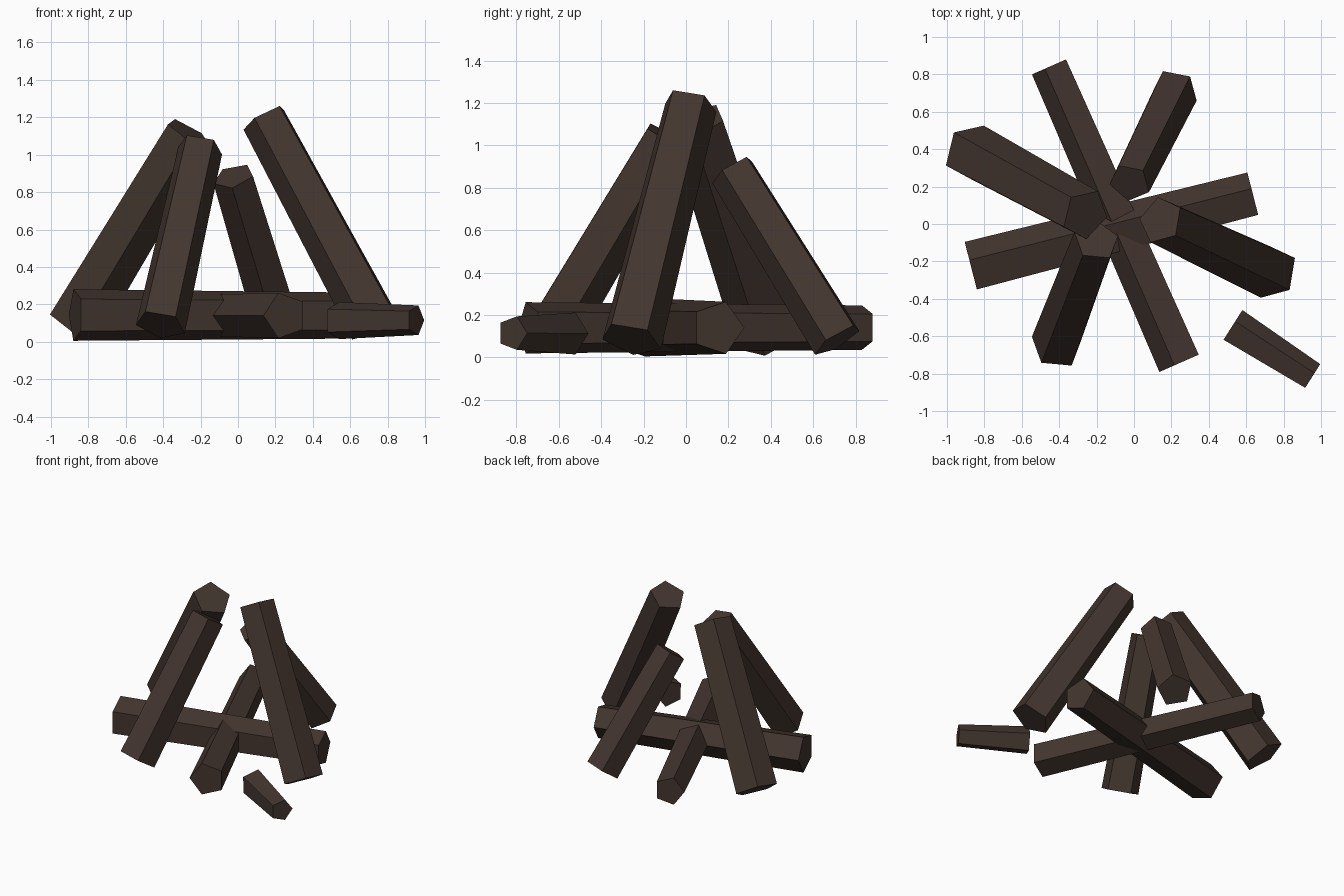
import bpy, bmesh, math
from mathutils import Vector

if "Cube" in bpy.data.objects:
    bpy.data.objects.remove(bpy.data.objects["Cube"])

bark = bpy.data.materials.new("dark_bark")
bark.diffuse_color = (0.055, 0.036, 0.028, 1)
bark.use_nodes = True
bark.node_tree.nodes["Principled BSDF"].inputs["Base Color"].default_value = bark.diffuse_color


def log(name, base, tip, r_base, r_tip, sides=5):
    """Tapered five-sided log from base centre to tip centre."""
    base, tip = Vector(base), Vector(tip)
    d = (tip - base).normalized()
    u = Vector((0, 0, 1)).cross(d).normalized()
    v = d.cross(u)
    bm = bmesh.new()
    rings = []
    for centre, r in ((base, r_base), (tip, r_tip)):
        ring = []
        for k in range(sides):
            a = math.tau * k / sides
            ring.append(bm.verts.new(centre + r * (math.cos(a) * u + math.sin(a) * v)))
        rings.append(ring)
    low, high = rings
    for k in range(sides):
        n = (k + 1) % sides
        bm.faces.new((low[k], low[n], high[n], high[k]))
    bm.faces.new(low[::-1])
    bm.faces.new(high)
    bmesh.ops.recalc_face_normals(bm, faces=bm.faces)
    mesh = bpy.data.meshes.new(name)
    bm.to_mesh(mesh)
    bm.free()
    mesh.materials.append(bark)
    bpy.context.collection.objects.link(bpy.data.objects.new(name, mesh))


# Two crossed logs lying on the ground
log("ground_log_across", (-0.869, -0.236, 0.143), (0.638, 0.150, 0.140), 0.145, 0.129)
log("ground_log_lengthwise", (0.252, -0.740, 0.140), (-0.445, 0.844, 0.141), 0.127, 0.110)

# Four logs leaning in towards the centre
log("leaning_log_right", (0.741, -0.259, 0.085), (0.143, 0.020, 1.197), 0.149, 0.130)
log("leaning_log_front", (-0.415, -0.652, 0.090), (-0.202, -0.087, 1.040), 0.140, 0.125)
log("leaning_log_left", (-0.878, 0.388, 0.093), (-0.261, 0.052, 1.115), 0.157, 0.140)
log("leaning_log_back", (0.220, 0.716, 0.082), (-0.023, 0.221, 0.884), 0.128, 0.115)

# Short loose piece beside the pile
log("loose_short_log", (0.524, -0.548, 0.113), (0.951, -0.819, 0.115), 0.104, 0.083)
